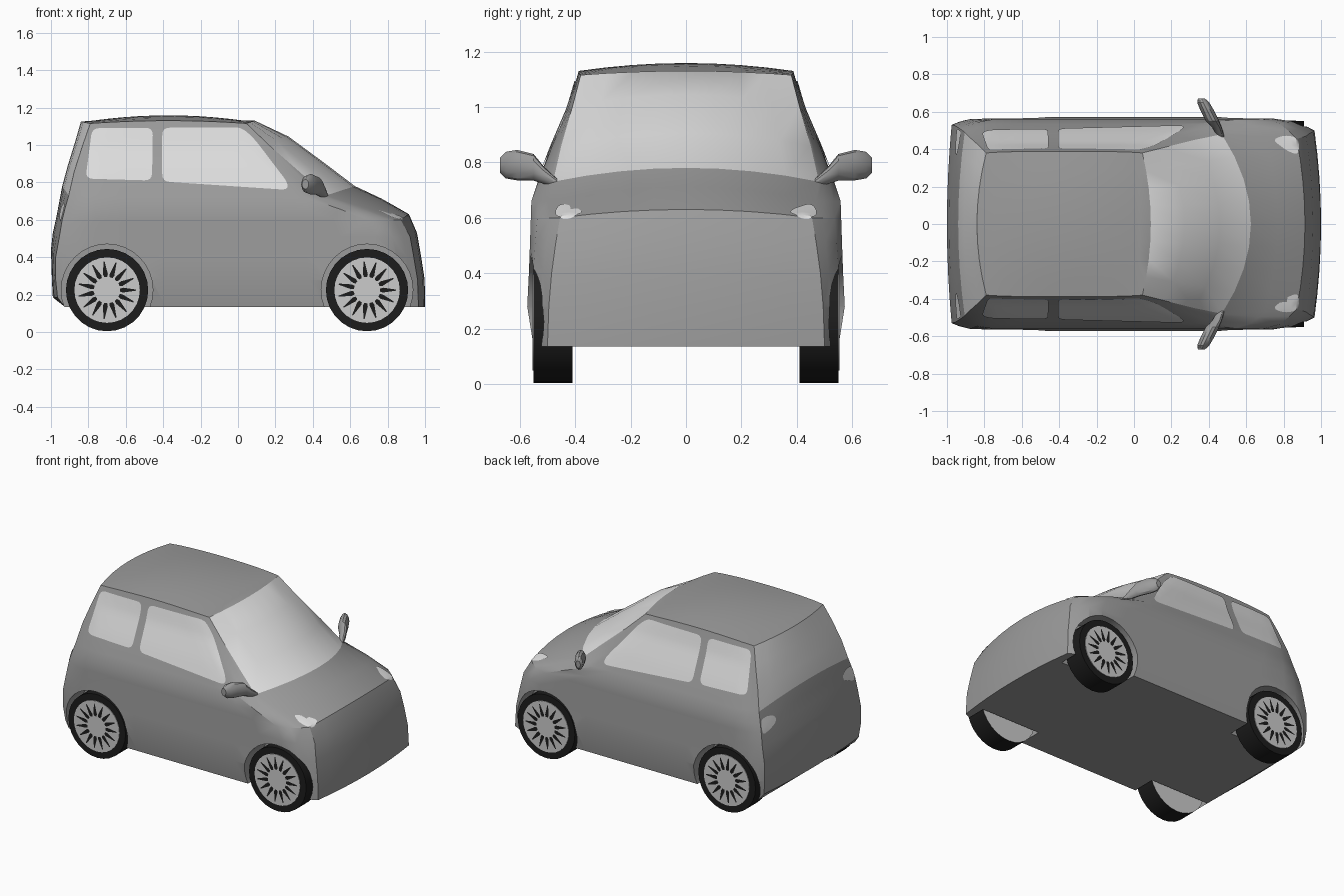
import bpy, bmesh, math
from mathutils import Vector, Matrix
from mathutils.bvhtree import BVHTree

if "Cube" in bpy.data.objects:
    bpy.data.objects.remove(bpy.data.objects["Cube"])


def material(name, v):
    m = bpy.data.materials.new(name)
    m.diffuse_color = (v, v, v, 1)
    m.use_nodes = True
    m.node_tree.nodes["Principled BSDF"].inputs["Base Color"].default_value = m.diffuse_color
    return m


PAINT = material("grey paint", 0.33)
GLASS = material("pale glass", 0.72)
LAMP = material("lamp white", 0.78)
RIM = material("light rim", 0.60)
RUBBER = material("black rubber", 0.012)


def make(name, bm, mats, smooth=True):
    me = bpy.data.meshes.new(name)
    bm.to_mesh(me)
    bm.free()
    ob = bpy.data.objects.new(name, me)
    bpy.context.collection.objects.link(ob)
    for m in mats:
        me.materials.append(m)
    if smooth:
        soften(ob)
    return ob


def soften(ob):
    bpy.ops.object.select_all(action='DESELECT')
    ob.select_set(True)
    bpy.context.view_layer.objects.active = ob
    bpy.ops.object.shade_smooth_by_angle(angle=math.radians(30))


# Body levels: edge z | front centre x,z | front edge x,y | side y | rear edge x,y | rear centre x,z
LEVELS = [
    (.135, 1.0, .135, .965, .50, .55, -.965, .52, -.99, .135),
    (.28, .998, .28, .96, .495, .573, -.975, .53, -.995, .28),
    (.40, .978, .41, .94, .485, .567, -.975, .53, -1.0, .44),
    (.51, .957, .53, .92, .47, .563, -.955, .525, -.99, .53),
    (.60, .914, .63, .87, .455, .56, -.94, .515, -.97, .62),
    (.66, .77, .712, .70, .47, .558, -.925, .505, -.955, .70),
    (.73, .625, .78, .47, .48, .535, -.905, .49, -.94, .78),
    (.86, .46, .905, .325, .45, .485, -.875, .46, -.91, .89),
    (1.0, .27, 1.045, .165, .41, .425, -.83, .42, -.87, 1.02),
    (1.115, .09, 1.13, .045, .38, .387, -.79, .38, -.84, 1.125),
]
NS = 9
TS = [-1 + 2 * i / (NS - 1) for i in range(NS)]
COLS = [0, .02, .05, .1, .2, .3, .4, .5, .6, .7, .8, .9, .95, .98, 1]


def strip(xc, zc, xe, ye, ze):
    return [Vector((xc + (xe - xc) * t * t, ye * t, zc + (ze - zc) * t * t)) for t in TS]


def body_mesh():
    bm = bmesh.new()
    rings = []
    top = len(LEVELS) - 1
    for k, (ze, xf, zf, xfe, yfe, ym, xre, yre, xr, zr) in enumerate(LEVELS):
        front = strip(xf, zf, xfe, yfe, ze)
        rear = strip(xr, zr, xre, yre, ze)
        side = []
        for s in COLS[1:-1]:
            x = xfe + (xre - xfe) * s
            end, d = (yfe, xfe - x) if s < .5 else (yre, x - xre)
            y = end + (ym - end) * math.sin(min(1, d / .16) * math.pi / 2)
            side.append(Vector((x, y, ze + (.06 * s * (1 - s) if k == top else 0))))
        pts = front + side + rear[::-1] + [Vector((p.x, -p.y, p.z)) for p in side[::-1]]
        if k == 0:
            for p in pts:
                if p.x < -.93:
                    p.z += .05
        rings.append([bm.verts.new(p) for p in pts])
    n, m = len(rings[0]), len(COLS) - 2
    # walls, with glass in the front and rear strips above the belt line
    for k in range(top):
        for i in range(n):
            j = (i + 1) % n
            f = bm.faces.new((rings[k][i], rings[k][j], rings[k + 1][j], rings[k + 1][i]))
            if k >= 6 and (i < NS - 1 or NS + m <= i < 2 * NS + m - 1):
                f.material_index = 1
    # floor and domed roof as grids
    for ring, crown in ((rings[0], 0), (rings[-1], .028)):
        rows = [ring[:NS]]
        for c in range(m):
            a, b = ring[n - 1 - c], ring[NS + c]
            s = COLS[c + 1]
            row = [a]
            for t in TS[1:-1]:
                p = a.co.lerp(b.co, (t + 1) / 2)
                if crown:
                    p.z += (1 - t * t) * (.013 + crown * 2.2 * s * (1 - s))
                row.append(bm.verts.new(p))
            rows.append(row + [b])
        rows.append(ring[NS + m:2 * NS + m][::-1])
        for r, q in zip(rows, rows[1:]):
            for i in range(NS - 1):
                bm.faces.new((r[i], r[i + 1], q[i + 1], q[i]))
    bmesh.ops.recalc_face_normals(bm, faces=bm.faces)
    return bm


def cylinder(bm, r, x, y0, y1, z, seg):
    mat = Matrix.Translation((x, (y0 + y1) / 2, z)) @ Matrix.Rotation(math.pi / 2, 4, 'X')
    return bmesh.ops.create_cone(bm, cap_ends=True, segments=seg, radius1=r, radius2=r,
                                 depth=abs(y1 - y0), matrix=mat)['verts']


bm = body_mesh()
tree = BVHTree.FromBMesh(bm)
body = make("car_body", bm, [PAINT, GLASS], False)

# Wheel arches cut out of the body
WHEELS = [(x, s) for x in (-.70, .69) for s in (-1, 1)]
bm = bmesh.new()
for x, s in WHEELS:
    cylinder(bm, .245, x, s * .385, s * .8, .225, 32)
cutter = make("arch_cutter", bm, [], False)
cutter.hide_render = True
mod = body.modifiers.new("arches", 'BOOLEAN')
mod.operation, mod.object, mod.solver = 'DIFFERENCE', cutter, 'EXACT'
dg = bpy.context.evaluated_depsgraph_get()
new = bpy.data.meshes.new_from_object(body.evaluated_get(dg))
body.modifiers.clear()
body.data = new
bpy.data.objects.remove(cutter)
soften(body)


def rounded(poly, r):
    out = []
    for i, p in enumerate(poly):
        p = Vector(p)
        a, b = Vector(poly[i - 1]) - p, Vector(poly[(i + 1) % len(poly)]) - p
        a = p + a.normalized() * min(r, a.length * .45)
        b = p + b.normalized() * min(r, b.length * .45)
        for t in (0, .25, .5, .75, 1):
            out.append(a * (1 - t) ** 2 + p * 2 * t * (1 - t) + b * t * t)
    return out


def plate(name, poly, r, place, direction, mat, lift=.005):
    """Thin panel: flat outline, gridded, then pressed onto the body; both sides."""
    d = Vector(direction)
    bm = bmesh.new()
    bm.faces.new([bm.verts.new(place(*p)) for p in rounded(poly, r)])
    for ax in range(3):
        if abs(d[ax]) > .5:
            continue
        for g in range(-33, 41):
            no = Vector((0, 0, 0))
            no[ax] = 1
            bmesh.ops.bisect_plane(bm, geom=bm.verts[:] + bm.edges[:] + bm.faces[:],
                                   plane_co=no * g * .03, plane_no=no)
    bmesh.ops.triangulate(bm, faces=bm.faces)
    for v in bm.verts:
        hit = tree.ray_cast(v.co, d)[0] or tree.find_nearest(v.co + d)[0]
        v.co = hit - d * lift
    bm.normal_update()
    if sum((f.normal.dot(d) for f in bm.faces)) > 0:
        bmesh.ops.reverse_faces(bm, faces=bm.faces)
    geo = bmesh.ops.duplicate(bm, geom=bm.verts[:] + bm.edges[:] + bm.faces[:])['geom']
    for e in geo:
        if isinstance(e, bmesh.types.BMVert):
            e.co.y *= -1
    bmesh.ops.reverse_faces(bm, faces=[e for e in geo if isinstance(e, bmesh.types.BMFace)])
    make(name, bm, [mat])


# Side windows and lamps
plate("rear_side_windows", [(-.815, .82), (-.78, 1.09), (-.455, 1.092), (-.46, .81)], .04,
      lambda a, b: (a, 1.5, b), (0, -1, 0), GLASS)
plate("front_side_windows", [(-.405, .805), (-.405, 1.092), (.02, 1.095), (.09, 1.03),
                             (.265, .80), (.265, .76)], .04,
      lambda a, b: (a, 1.5, b), (0, -1, 0), GLASS)
plate("headlamps", [(.74, .45), (.80, .475), (.87, .465), (.885, .42), (.875, .37), (.82, .39)], .03,
      lambda a, b: (a, b, 1.5), (0, 0, -1), LAMP)
plate("tail_lamps", [(.51, .585), (.44, .60), (.37, .63), (.37, .67), (.44, .69), (.50, .68)], .03,
      lambda a, b: (-1.5, a, b), (1, 0, 0), LAMP)

# Wheels: tyre with pale back, rim disc, dark slits between the spokes
for i, (x, s) in enumerate(WHEELS):
    z = .224
    bm = bmesh.new()
    cylinder(bm, .22, x, s * .41, s * .55, z, 28)
    bm.normal_update()
    for f in bm.faces:
        if f.normal.y * s < -.5:
            f.material_index = 1
    make(f"tyre_{i}", bm, [RUBBER, RIM])
    bm = bmesh.new()
    cylinder(bm, .175, x, s * .545, s * .554, z, 28)
    make(f"rim_{i}", bm, [RIM])
    bm = bmesh.new()
    for k in range(15):
        a = 2 * math.pi * k / 15
        pts = [(.07, -.008), (.085, -.013), (.155, -.003), (.155, .003), (.085, .013), (.07, .008)]
        f = bm.faces.new([bm.verts.new((x + u * math.cos(a) - v * math.sin(a), s * .557,
                                        z + u * math.sin(a) + v * math.cos(a))) for u, v in pts])
        f.normal_update()
        if f.normal.y * s < 0:
            f.normal_flip()
    make(f"rim_slits_{i}", bm, [RUBBER], False)

# Door mirrors: rings lofted along a short arm
SECTIONS = [(.465, .465, .725, .018, .015), (.445, .515, .755, .026, .032), (.42, .55, .782, .036, .048),
            (.39, .61, .79, .036, .055), (.37, .65, .79, .032, .048), (.36, .672, .79, .018, .026)]
for s in (-1, 1):
    bm = bmesh.new()
    loops = [[bm.verts.new((x + rx * math.cos(a), s * y, z + rz * math.sin(a)))
              for a in (2 * math.pi * k / 12 for k in range(12))] for x, y, z, rx, rz in SECTIONS]
    for a, b in zip(loops, loops[1:]):
        for k in range(12):
            bm.faces.new((a[k], a[k - 1], b[k - 1], b[k]))
    bm.faces.new(loops[0])
    bm.faces.new(loops[-1])
    bmesh.ops.recalc_face_normals(bm, faces=bm.faces)
    make("left_mirror" if s > 0 else "right_mirror", bm, [PAINT])
